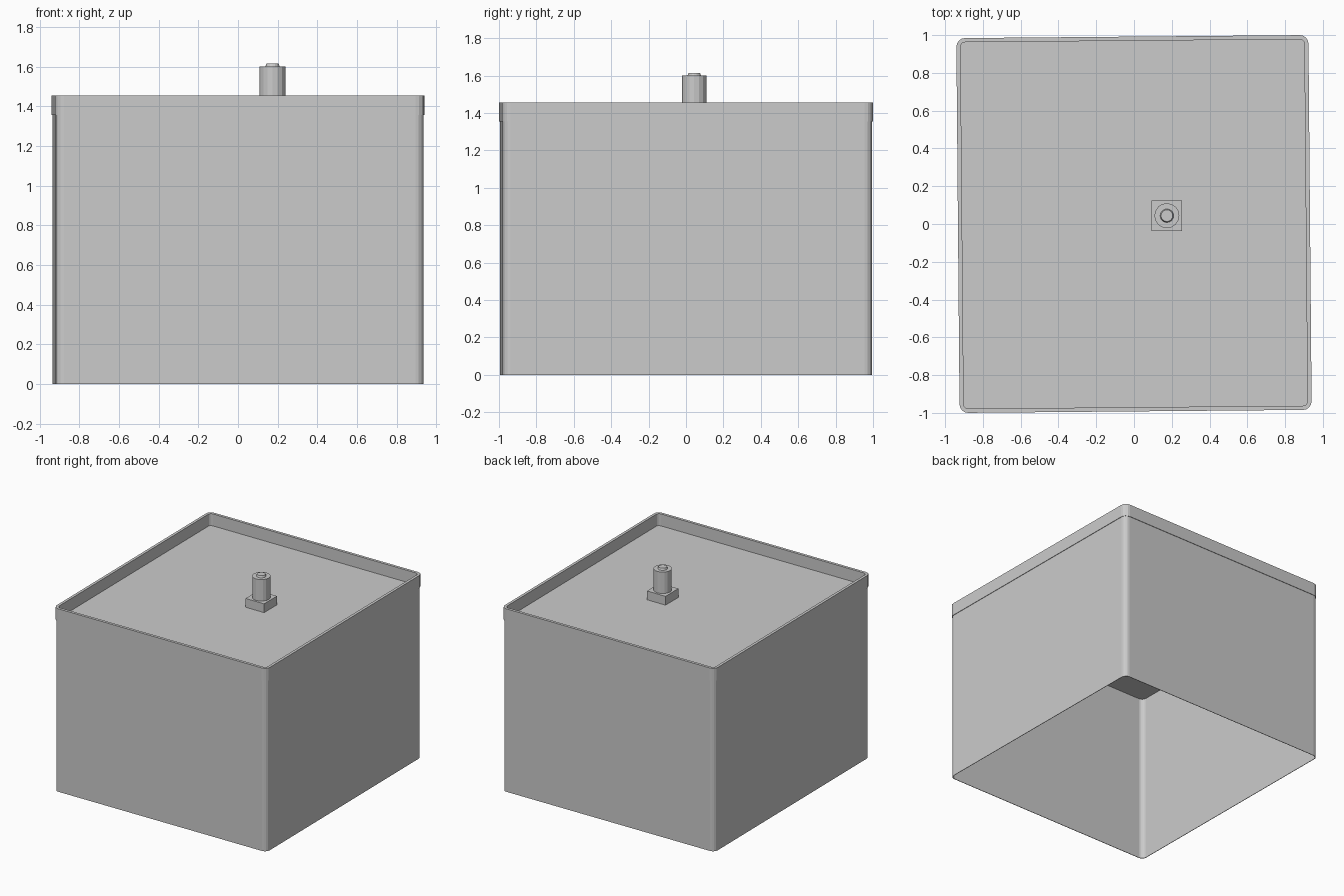
import bpy, bmesh, math

cube = bpy.data.objects.get("Cube")
if cube:
    bpy.data.objects.remove(cube, do_unlink=True)

grey = bpy.data.materials.new("light_grey")
grey.use_nodes = True
colour = (0.6, 0.6, 0.6, 1)
grey.diffuse_color = colour
grey.node_tree.nodes["Principled BSDF"].inputs["Base Color"].default_value = colour

WIDTH, DEPTH, RADIUS, CORNER_STEPS = 1.864, 1.984, 0.045, 4
TWIST = math.radians(0.5)


def finish(name, bm):
    bmesh.ops.recalc_face_normals(bm, faces=bm.faces)
    mesh = bpy.data.meshes.new(name)
    bm.to_mesh(mesh)
    bm.free()
    mesh.materials.append(grey)
    obj = bpy.data.objects.new(name, mesh)
    bpy.context.collection.objects.link(obj)
    return obj


def rounded_outline(inset):
    """Rounded rectangle, counter-clockwise, shrunk by inset."""
    r = RADIUS - inset
    cx, cy = WIDTH / 2 - RADIUS, DEPTH / 2 - RADIUS
    points = []
    for quarter, (sx, sy) in enumerate(((1, 1), (-1, 1), (-1, -1), (1, -1))):
        for i in range(CORNER_STEPS + 1):
            a = math.pi / 2 * (quarter + i / CORNER_STEPS)
            points.append((sx * cx + r * math.cos(a), sy * cy + r * math.sin(a)))
    return points


def loft(name, profile, closed):
    """Sweep (inset, z) steps round the outline; cap the ends if not closed."""
    bm = bmesh.new()
    rings = [[bm.verts.new((x, y, z)) for x, y in rounded_outline(inset)]
             for inset, z in profile]
    pairs = list(zip(rings, rings[1:]))
    if closed:
        pairs.append((rings[-1], rings[0]))
    else:
        bm.faces.new(rings[0])
        bm.faces.new(rings[-1])
    for low, high in pairs:
        for i in range(len(low)):
            j = (i + 1) % len(low)
            bm.faces.new((low[i], low[j], high[j], high[i]))
    obj = finish(name, bm)
    obj.rotation_euler.z = TWIST
    return obj


def post(name, r_low, r_high, z_low, z_high, sides=16, turn=0):
    """Upright prism on the axis of the fitting."""
    bm = bmesh.new()
    bmesh.ops.create_cone(bm, cap_ends=True, segments=sides, radius1=r_low,
                          radius2=r_high, depth=z_high - z_low)
    obj = finish(name, bm)
    obj.location = (0.174, 0.044, (z_low + z_high) / 2)
    obj.rotation_euler.z = turn
    return obj


# Thin-walled hollow body, open below, closed by the top panel
loft("body_shell", [(0.008, 1.345), (0.008, 0), (0.004, 0), (0.004, 1.36)], False)

# Raised rim round the top panel
loft("top_rim", [(0, 1.355), (0, 1.455), (0.022, 1.455), (0.022, 1.355)], True)

# Fitting on the top panel: square base, round stem and small button
half_diagonal = 0.081 * math.sqrt(2)
post("fitting_base", half_diagonal, half_diagonal, 1.355, 1.43, 4, math.pi / 4)
post("fitting_stem", 0.066, 0.066, 1.43, 1.6)
post("fitting_button", 0.036, 0.031, 1.6, 1.615)
